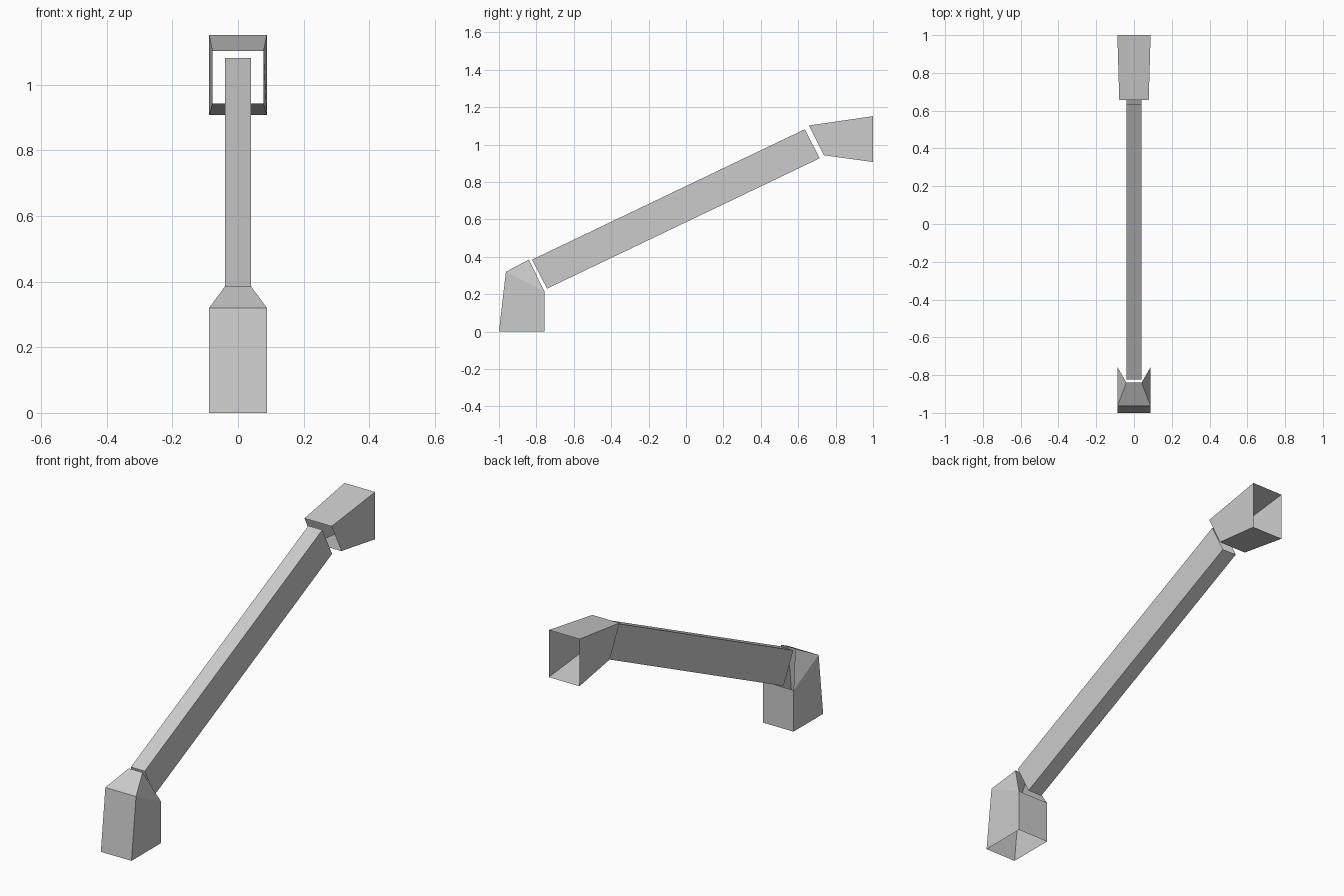
import bpy, bmesh

default = bpy.data.objects.get("Cube")
if default:
    bpy.data.objects.remove(default, do_unlink=True)

GREY = (0.6, 0.6, 0.6, 1.0)
grey = bpy.data.materials.new("light grey")
grey.use_nodes = True
grey.diffuse_color = GREY
grey.node_tree.nodes["Principled BSDF"].inputs["Base Color"].default_value = GREY


def open_tube(name, rings):
    """Skin four-sided rings into an open shell.
    Each ring is two level edges, given as (half width, y, z)."""
    bm = bmesh.new()
    loops = []
    for (wa, ya, za), (wb, yb, zb) in rings:
        corners = [(-wa, ya, za), (wa, ya, za), (wb, yb, zb), (-wb, yb, zb)]
        loops.append([bm.verts.new(c) for c in corners])
    for low, high in zip(loops, loops[1:]):
        for i in range(4):
            j = (i + 1) % 4
            bm.faces.new((low[i], low[j], high[j], high[i]))
    # Coinciding ring edges merge, leaving triangles at the shoulder
    bmesh.ops.remove_doubles(bm, verts=bm.verts, dist=1e-4)
    bmesh.ops.recalc_face_normals(bm, faces=bm.faces)
    mesh = bpy.data.meshes.new(name)
    bm.to_mesh(mesh)
    bm.free()
    mesh.materials.append(grey)
    obj = bpy.data.objects.new(name, mesh)
    bpy.context.collection.objects.link(obj)
    return obj


WIDE, NARROW, MOUTH = 0.088, 0.04, 0.078

# Upright foot with a shoulder tapering to the beam
back_edge = (WIDE, -0.757, 0.215)
open_tube("lower_foot", [
    ((WIDE, -1.0, 0.0), (WIDE, -0.757, 0.0)),
    ((WIDE, -0.963, 0.32), back_edge),
    ((NARROW, -0.84, 0.385), back_edge),
])

# Long sloping hollow beam
open_tube("sloping_beam", [
    ((NARROW, -0.823, 0.385), (NARROW, -0.743, 0.23)),
    ((NARROW, 0.635, 1.082), (NARROW, 0.715, 0.927)),
])

# Flared collar at the upper end
open_tube("upper_collar", [
    ((MOUTH, 0.657, 1.102), (MOUTH, 0.737, 0.943)),
    ((WIDE, 1.0, 1.152), (WIDE, 1.0, 0.907)),
])
